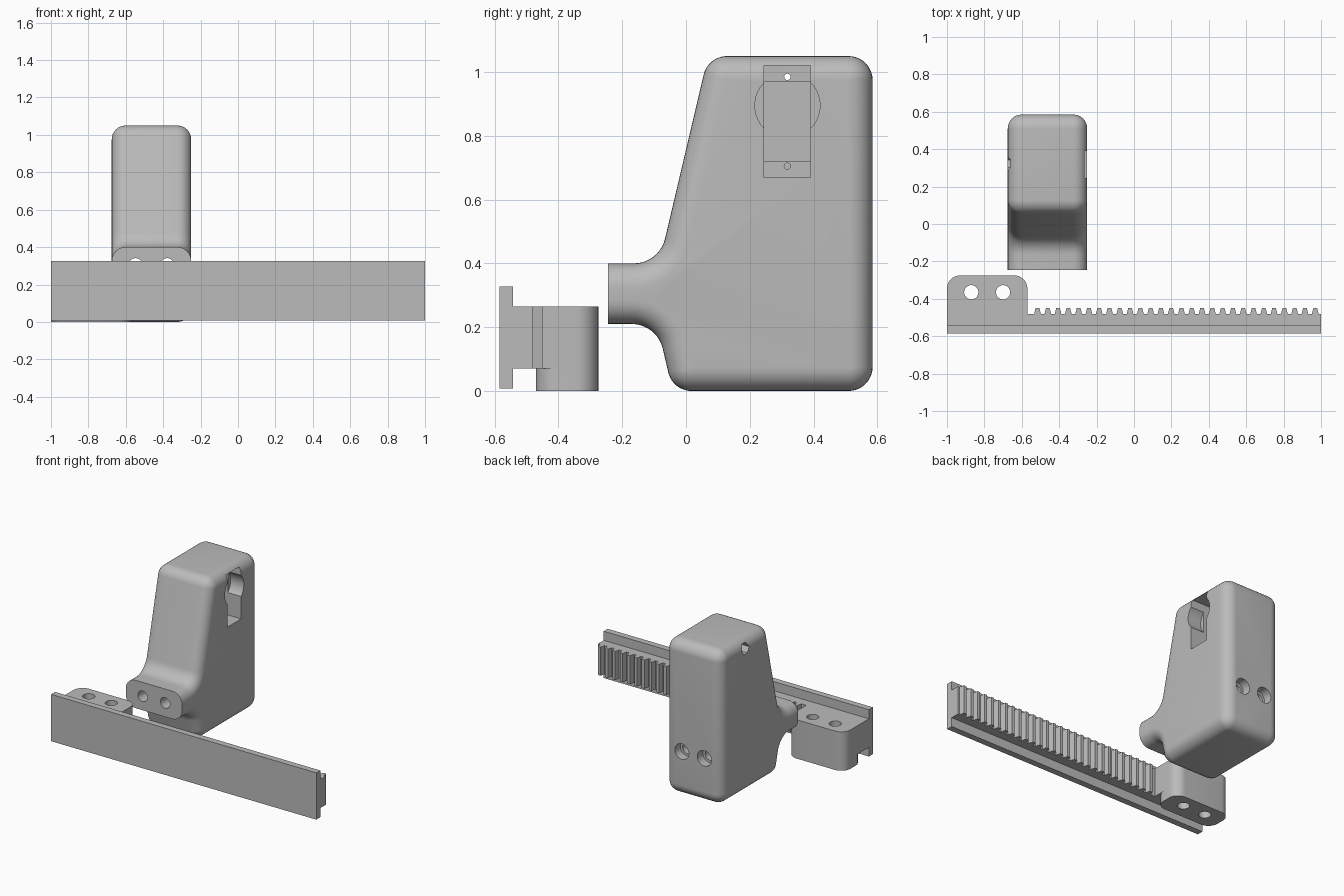
import bpy, bmesh, math
from mathutils import Vector, Matrix

if "Cube" in bpy.data.objects:
    bpy.data.objects.remove(bpy.data.objects["Cube"])

grey = bpy.data.materials.new("plain_grey")
grey.diffuse_color = (0.5, 0.5, 0.5, 1)
grey.use_nodes = True
grey.node_tree.nodes["Principled BSDF"].inputs["Base Color"].default_value = grey.diffuse_color


def rounded(corners, steps=10):
    """Counter-clockwise outline (u, v, radius) -> list of (point, inward normal)."""
    out = []
    n = len(corners)
    for i, (u, v, r) in enumerate(corners):
        p = Vector((u, v))
        a = (p - Vector(corners[i - 1][:2])).normalized()
        b = (Vector(corners[(i + 1) % n][:2]) - p).normalized()
        na, nb = Vector((-a.y, a.x)), Vector((-b.y, b.x))
        if r == 0:
            out.append((p, na if abs(na.y) > abs(nb.y) else nb))
            continue
        turn = math.atan2(a.x * b.y - a.y * b.x, a.dot(b))
        side = 1 if turn > 0 else -1
        start = p - a * r * math.tan(abs(turn) / 2)
        centre = start + na * r * side
        for k in range(steps + 1):
            normal = Matrix.Rotation(turn * k / steps, 2) @ na
            out.append((centre - normal * r * side, normal))
    return out


def make(name, loops):
    """Skin a stack of equal loops and cap both ends."""
    bm = bmesh.new()
    rings = [[bm.verts.new(p) for p in loop] for loop in loops]
    n = len(rings[0])
    for lo, hi in zip(rings, rings[1:]):
        for i in range(n):
            j = (i + 1) % n
            bm.faces.new((lo[i], lo[j], hi[j], hi[i]))
    bm.faces.new(rings[0][::-1])
    bm.faces.new(rings[-1])
    bmesh.ops.recalc_face_normals(bm, faces=bm.faces)
    mesh = bpy.data.meshes.new(name)
    bm.to_mesh(mesh)
    bm.free()
    mesh.materials.append(grey)
    ob = bpy.data.objects.new(name, mesh)
    bpy.context.collection.objects.link(ob)
    return ob


def prism(name, outline, z0, z1):
    return make(name, [[(x, y, z) for x, y in outline] for z in (z0, z1)])


def box(name, lo, hi):
    return prism(name, [(lo[0], lo[1]), (hi[0], lo[1]), (hi[0], hi[1]), (lo[0], hi[1])], lo[2], hi[2])


def rod(name, axis, centre, r, t0, t1, sides=40):
    """Cylinder along an axis; centre gives the other two coordinates in order."""
    loops = []
    for t in (t0, t1):
        loop = []
        for k in range(sides):
            a = math.tau * k / sides
            c = [centre[0] + r * math.cos(a), centre[1] + r * math.sin(a)]
            c.insert("xyz".index(axis), t)
            loop.append(c)
        loops.append(loop)
    return make(name, loops)


def cut(ob, cutters):
    bpy.context.view_layer.objects.active = ob
    for c in cutters:
        c.hide_render = True
        m = ob.modifiers.new("cut", 'BOOLEAN')
        m.operation, m.solver, m.object = 'DIFFERENCE', 'EXACT', c
        bpy.ops.object.modifier_apply(modifier=m.name)
        bpy.data.objects.remove(c)


def smooth(ob):
    bpy.ops.object.select_all(action='DESELECT')
    ob.select_set(True)
    bpy.context.view_layer.objects.active = ob
    bpy.ops.object.shade_smooth_by_angle(angle=math.radians(30))


# Housing: side profile (y, z) with soft rims on both sides, flat neck face
XL, XR, RIM = -0.675, -0.25, 0.074
side = rounded([
    (-0.245, 0.21, 0), (-0.091, 0.21, 0.10), (-0.042, 0, 0.075),
    (0.585, 0, 0.075), (0.585, 1.05, 0.075), (0.069, 1.05, 0.075),
    (-0.084, 0.40, 0.10), (-0.245, 0.40, 0)])
sections = []
for k in range(9):
    t = math.pi / 2 * k / 8
    sections.append((RIM * (1 - math.cos(t)), RIM * (1 - math.sin(t))))
stations = [(XL + e, d) for e, d in sections] + [(XR - e, d) for e, d in reversed(sections)]
housing = make("housing", [[(x, *(p + nrm * d)) for p, nrm in side] for x, d in stations])

# Motor pocket: stepped slot, round gear recess, screw holes, nut trap
cut(housing, [
    box("pocket_ledge", (XR - 0.16, 0.245, 0.67), (0, 0.39, 1.02)),
    box("pocket_deep", (XR - 0.34, 0.245, 0.72), (0, 0.39, 0.97)),
    rod("gear_recess", "x", (0.318, 0.895), 0.102, XR - 0.10, 0, 64),
    rod("upper_screw", "x", (0.318, 0.985), 0.01, -0.8, 0, 16),
    rod("lower_screw", "x", (0.318, 0.705), 0.01, XR - 0.26, 0, 16),
    rod("nut_trap", "x", (0.323, 0.985), 0.04, -0.8, XL + 0.06, 6),
])
# Long bolt holes, counterbored at the back
for x in (-0.548, -0.378):
    cut(housing, [rod("bolt_hole", "y", (x, 0.305), 0.036, -0.4, 0.8),
                  rod("counterbore", "y", (x, 0.305), 0.053, 0.585 - 0.06, 0.8)])
smooth(housing)

# Rack: toothed bar and mounting block share one outline
outline = [(-1, -0.542), (1, -0.542), (1, -0.482)]
for i in reversed(range(28)):
    c = -0.516 + 0.055 * i
    outline += [(c + 0.018, -0.482), (c + 0.010, -0.45), (c - 0.010, -0.45), (c - 0.018, -0.482)]
outline.append((-0.57, -0.482))
block = rounded([(-1, -0.47, 0.07), (-0.57, -0.47, 0.07), (-0.57, -0.275, 0.07), (-1, -0.275, 0.07)])
block = [tuple(p) for p, _ in block]
outline += block[22:]
rack = prism("toothed_rack", outline, 0.07, 0.265)

# Foot under the block, and the wide sliding plate
foot = prism("block_foot", block, 0, 0.07)
plate = box("slide_plate", (-1, -0.585, 0.008), (1, -0.542, 0.327))

# Mounting holes through block and foot
for ob in (rack, foot):
    for x in (-0.87, -0.70):
        cut(ob, [rod("mount_hole", "z", (x, -0.365), 0.038, -0.1, 0.5)])
    smooth(ob)
